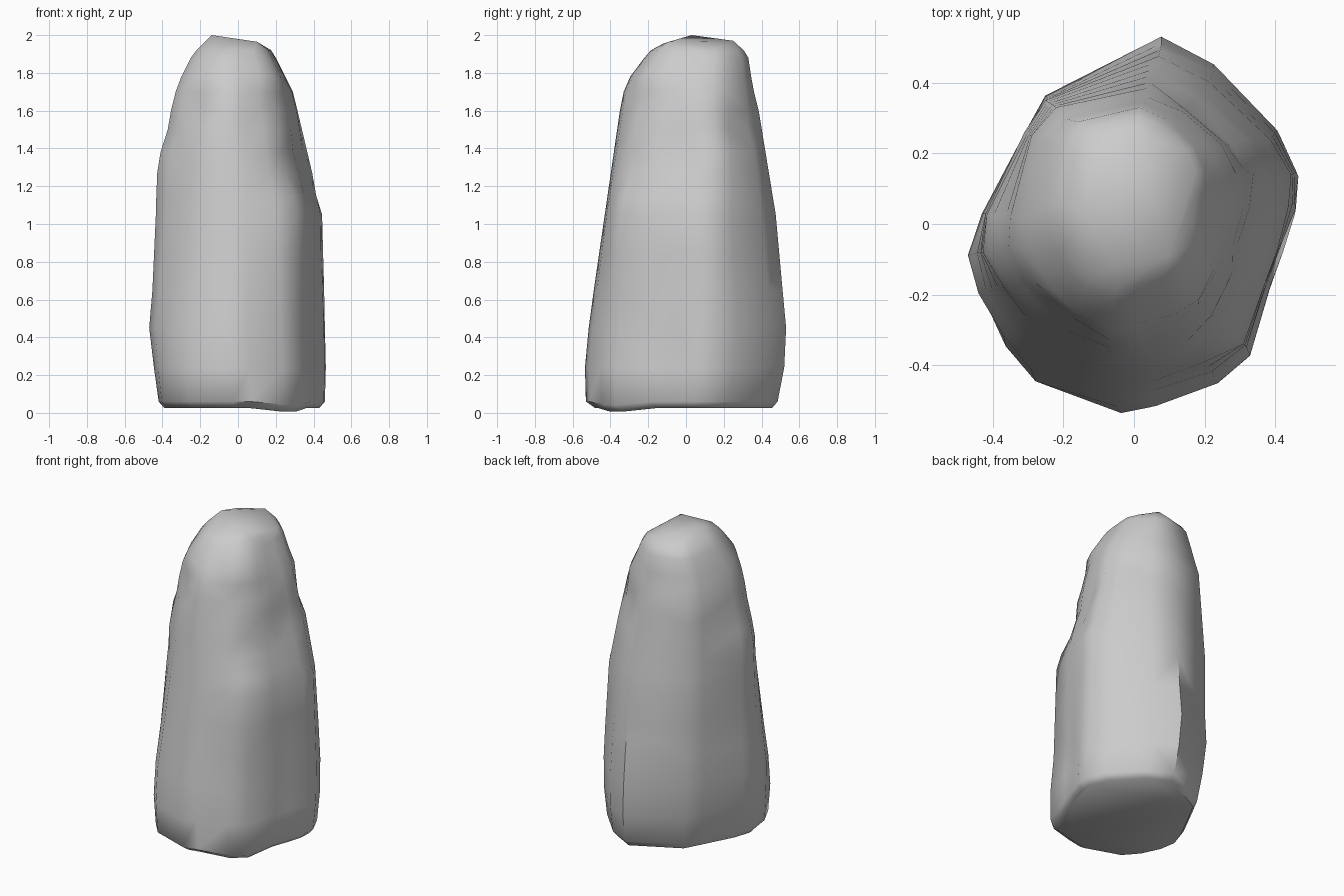
import bpy, bmesh
from mathutils import Vector

if "Cube" in bpy.data.objects:
    bpy.data.objects.remove(bpy.data.objects["Cube"])

# Cross-sections, same corner order: lower, middle and shoulder
low = [(.08,.53),(.23,.45),(.41,.26),(.465,.14),(.46,.05),(.425,-.06),(.385,-.17),(.325,-.37),(.23,-.45),
       (.05,-.515),(-.05,-.535),(-.29,-.43),(-.37,-.33),(-.44,-.21),(-.47,-.10),(-.43,.02),(-.31,.25),(-.25,.36)]
mid = [(.07,.475),(.215,.40),(.385,.24),(.445,.14),(.43,.05),(.40,-.07),(.37,-.17),(.31,-.34),(.20,-.39),
       (.05,-.42),(-.06,-.43),(-.24,-.35),(-.315,-.27),(-.385,-.18),(-.435,-.08),(-.42,.03),(-.31,.26),(-.25,.35)]
top = [(.04,.385),(.15,.34),(.27,.24),(.315,.15),(.31,.05),(.28,-.06),(.26,-.13),(.20,-.24),(.12,-.29),
       (.02,-.335),(-.07,-.35),(-.19,-.30),(-.26,-.235),(-.31,-.165),(-.355,-.07),(-.35,.02),(-.29,.25),(-.22,.33)]
# Fuller front right corner towards the crown
crown = list(top)
crown[5:9] = [(.30,-.06), (.285,-.16), (.235,-.255), (.15,-.305)]


def blend(a, b, t):
    return [Vector(p).lerp(Vector(q), t) for p, q in zip(a, b)]


def fit(pts, x0, x1, y0, y1):
    xs, ys = [p[0] for p in pts], [p[1] for p in pts]
    sx, sy = (x1 - x0) / (max(xs) - min(xs)), (y1 - y0) / (max(ys) - min(ys))
    return [Vector((x0 + (p[0] - min(xs)) * sx, y0 + (p[1] - min(ys)) * sy)) for p in pts]


# Stack of rings from the chamfered foot to the shoulder
rings = [(.025, fit(low, -.39, .43, -.48, .455)), (.06, fit(low, -.42, .46, -.53, .485)),
         (.24, fit(low, -.445, .465, -.535, .52)), (.45, fit(low, -.47, .46, -.515, .53))]
rings += [(z, blend(fit(low, -.46, .46, -.51, .525), mid, (z - .5) / .55)) for z in (.65, .85)]
rings += [(1.05, mid)]
rings += [(z, blend(mid, top, (z - 1.05) / .55)) for z in (1.15, 1.27, 1.38, 1.5)]
rings += [(1.6, top), (1.7, fit(top, -.33, .29, -.33, .36)), (1.78, fit(crown, -.30, .25, -.295, .345)),
          (1.88, fit(crown, -.25, .20, -.22, .33)), (1.92, fit(crown, -.22, .175, -.185, .305))]

# Chips and swellings: centre, radius, inward depth
chips = [((.30,-.30,1.34), .15, .03), ((.34,-.04,1.38), .17, .025), ((.42,.09,1.14), .10, .01),
         ((.40,.0,1.0), .15, -.01), ((.24,.32,1.52), .17, .035), ((-.42,-.05,1.3), .22, -.025),
         ((-.24,-.31,1.62), .17, .03), ((.42,-.06,.24), .12, .02), ((-.33,-.36,.12), .26, -.025)]


def chip(v):
    out = Vector((v.x, v.y, 0)).normalized()
    for c, r, d in chips:
        k = 1 - (v - Vector(c)).length / r
        if k > 0:
            v = v - out * d * min(1, k * 1.6)
    return v


bm = bmesh.new()
loops = []
for z, pts in rings:
    loop = []
    for p in pts:
        v = chip(Vector((p[0], p[1], z)))
        if z < .1:
            v.z -= .025 * max(0, 1 - (v - Vector((.28, -.38, z))).length / .2)
        loop.append(bm.verts.new(v))
    loops.append(loop)
n = len(low)
for a, b in zip(loops, loops[1:]):
    for i in range(n):
        j = (i + 1) % n
        bm.faces.new((a[i], a[j], b[j], b[i]))
bm.faces.new(loops[0])

# Faceted, tilted crown
peaks = [bm.verts.new(p) for p in ((-.14, .03, 2.0), (.10, -.09, 1.965), (.13, .03, 1.945),
                                   (.02, .25, 1.97), (-.12, .18, 1.965), (-.05, -.12, 1.955))]
made = bmesh.ops.convex_hull(bm, input=loops[-1] + peaks)["geom"]
under = [f for f in made if isinstance(f, bmesh.types.BMFace)
         and all(v in loops[-1] for v in f.verts)]
bmesh.ops.delete(bm, geom=under, context='FACES')
bmesh.ops.recalc_face_normals(bm, faces=bm.faces)
bmesh.ops.triangulate(bm, faces=[f for f in bm.faces if len(f.verts) == 4])
me = bpy.data.meshes.new("standing_rock")
bm.to_mesh(me)
bm.free()
rock = bpy.data.objects.new("standing_rock", me)
bpy.context.collection.objects.link(rock)
bpy.context.view_layer.objects.active = rock
rock.select_set(True)
bpy.ops.object.shade_smooth_by_angle(angle=0.9)
